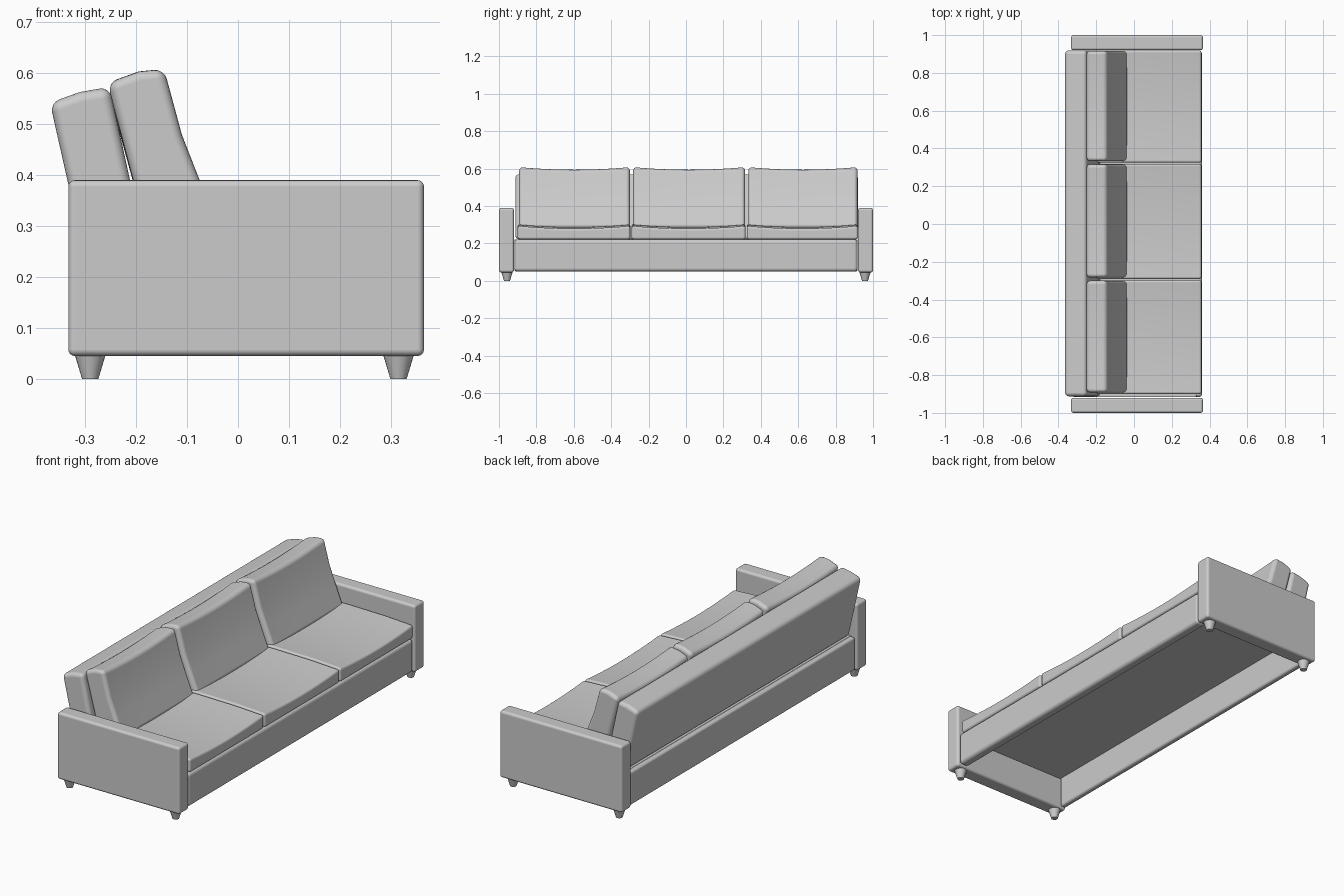
import bpy, bmesh

if "Cube" in bpy.data.objects:
    bpy.data.objects.remove(bpy.data.objects["Cube"])


def prism(name, profile, y0, y1, bevel, segs=1, sag=0.0, sag_z=(0.0, 1.0)):
    """Sweep an (x, z) profile along y; sag dips the upper part mid-span, then edges are rounded."""
    bm = bmesh.new()
    rings = []
    for i in range(segs + 1):
        t = i / segs
        dip = sag * (1 - (2 * t - 1) ** 2)
        ring = []
        for x, z in profile:
            w = min(1, max(0, (z - sag_z[0]) / (sag_z[1] - sag_z[0])))
            ring.append(bm.verts.new((x, y0 + (y1 - y0) * t, z - dip * w)))
        rings.append(ring)
    n = len(profile)
    for a, b in zip(rings, rings[1:]):
        for k in range(n):
            bm.faces.new((a[k], a[(k + 1) % n], b[(k + 1) % n], b[k]))
    bm.faces.new(rings[0])
    bm.faces.new(rings[-1])
    bmesh.ops.recalc_face_normals(bm, faces=bm.faces)
    for f in bm.faces:
        f.smooth = True
    me = bpy.data.meshes.new(name)
    bm.to_mesh(me)
    bm.free()
    ob = bpy.data.objects.new(name, me)
    bpy.context.collection.objects.link(ob)
    m = ob.modifiers.new("round", 'BEVEL')
    m.width = bevel
    m.segments = 4
    m.limit_method = 'ANGLE'
    m.angle_limit = 0.7
    m.harden_normals = True
    return ob


def box(name, x0, x1, y0, y1, z0, z1, bevel):
    return prism(name, [(x0, z0), (x1, z0), (x1, z1), (x0, z1)], y0, y1, bevel)


# Arms and tapered legs
for side, s in (("left", -1), ("right", 1)):
    ya, yb = sorted((s * 0.92, s * 1.0))
    box(side + "_arm", -0.333, 0.365, ya, yb, 0.045, 0.39, 0.013)
    for end, x in (("back", -0.29), ("front", 0.315)):
        bpy.ops.mesh.primitive_cone_add(vertices=24, radius1=0.016, radius2=0.031,
                                        depth=0.05, location=(x, s * 0.957, 0.025))
        bpy.context.object.name = f"{end}_{side}_leg"
        bpy.ops.object.shade_smooth_by_angle()

# Open-bottomed base: front apron, back rail and deck
box("front_apron", 0.305, 0.36, -0.917, 0.917, 0.05, 0.222, 0.018)
box("back_rail", -0.325, -0.293, -0.917, 0.917, 0.05, 0.222, 0.012)
box("seat_deck", -0.30, 0.33, -0.917, 0.917, 0.208, 0.222, 0.003)

# Leaning backrest
prism("backrest", [(-0.297, 0.222), (-0.175, 0.222), (-0.252, 0.573), (-0.31, 0.563),
                   (-0.369, 0.542)], -0.912, 0.919, 0.02)

# Three seat cushions and three back cushions with dipped tops
seat = [(-0.20, 0.222), (0.357, 0.222), (0.357, 0.293), (0.2, 0.301), (0.0, 0.304), (-0.20, 0.304)]
back = [(-0.178, 0.285), (-0.032, 0.285), (-0.075, 0.39), (-0.11, 0.48), (-0.145, 0.61),
        (-0.195, 0.605), (-0.256, 0.583)]
for i, (a, b) in enumerate(((-0.9, -0.298), (-0.291, 0.318), (0.325, 0.919)), 1):
    prism(f"seat_cushion_{i}", seat, a, b, 0.012, 12, 0.014, (0.222, 0.29))
    prism(f"back_cushion_{i}", back, a + 0.008, b - 0.002, 0.02, 12, 0.014, (0.3, 0.58))
